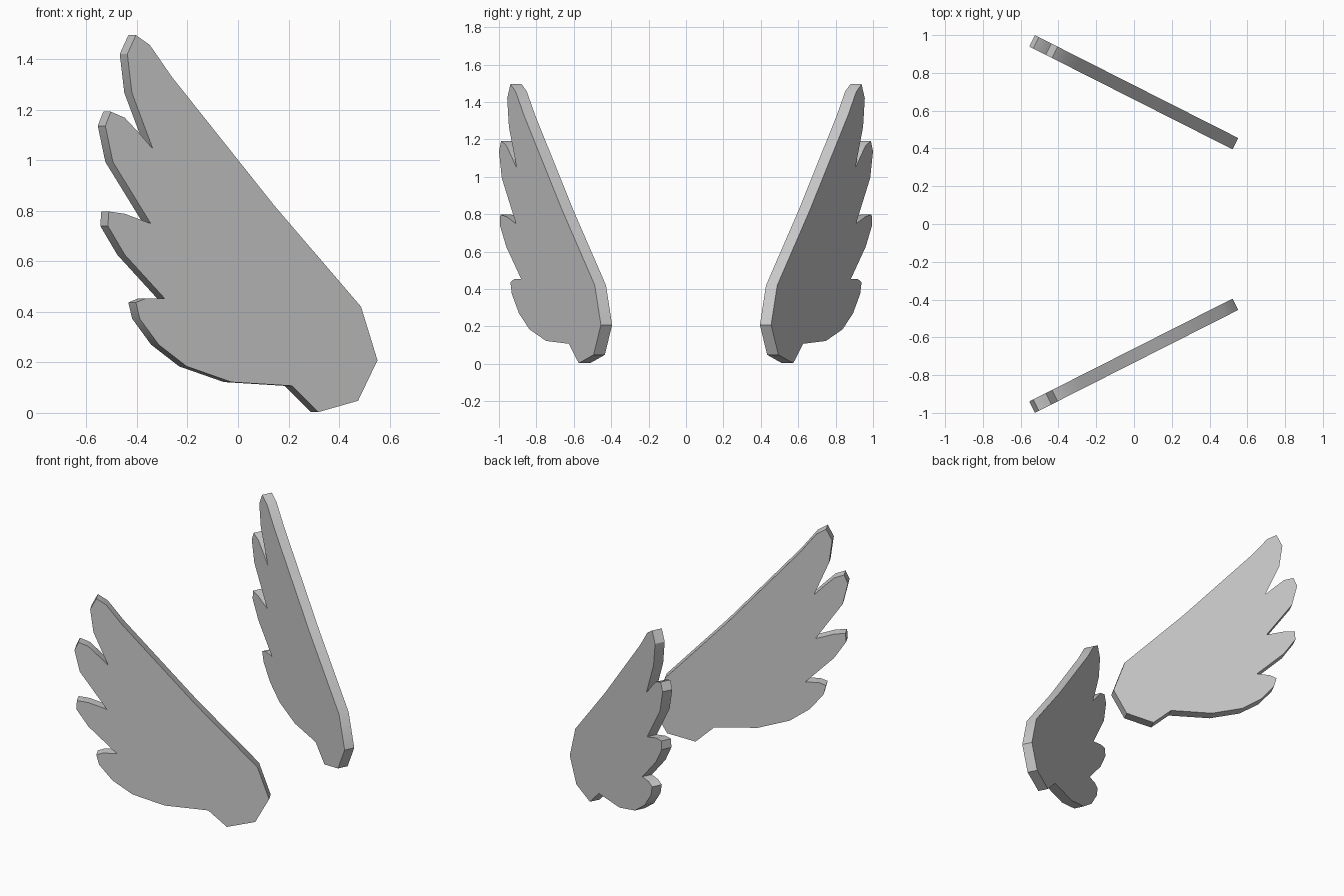
import bpy, bmesh, math
from mathutils import Vector

cube = bpy.data.objects.get("Cube")
if cube:
    bpy.data.objects.remove(cube, do_unlink=True)

# Single plain grey
grey = bpy.data.materials.new("light_grey")
grey.use_nodes = True
colour = (0.6, 0.6, 0.6, 1)
grey.diffuse_color = colour
grey.node_tree.nodes["Principled BSDF"].inputs["Base Color"].default_value = colour

# Wing outline (x, z), grouped by section
leading_edge = [(-.404, 1.495), (-.349, 1.456), (-.262, 1.33), (.144, .82),
                (.487, .42), (.552, .208)]
root = [(.475, .048), (.318, .003), (.215, .107)]
lowest_feather = [(-.026, .122), (-.203, .184), (-.314, .27), (-.389, .373),
                  (-.404, .437), (-.365, .453), (-.29, .453)]
lower_feather = [(-.448, .626), (-.515, .74), (-.511, .797), (-.448, .788), (-.345, .749)]
upper_feather = [(-.495, .993), (-.525, 1.136), (-.503, 1.192), (-.448, 1.168),
                 (-.393, 1.109), (-.337, 1.045)]
top_feather = [(-.42, 1.267), (-.438, 1.42), (-.43, 1.495)]
top_feather[-1] = (-.408, 1.488)
outline = (leading_edge + root + lowest_feather + lower_feather
           + upper_feather + top_feather[:-1])

SLOPE = 0.506                       # sweep of the wing in plan
THICKNESS = Vector((-.03, .06, 0))


def make_wing(name, side):
    """Flat swept plate; side is -1 for the front wing and 1 for the back one."""
    bm = bmesh.new()
    face = bm.faces.new([bm.verts.new((x, -.455 + SLOPE * (x - .552), z))
                         for x, z in outline])
    extruded = bmesh.ops.extrude_face_region(bm, geom=[face], use_keep_orig=True)
    moved = [v for v in extruded["geom"] if isinstance(v, bmesh.types.BMVert)]
    bmesh.ops.translate(bm, verts=moved, vec=THICKNESS)
    for v in bm.verts:
        v.co.y *= -side
    bmesh.ops.recalc_face_normals(bm, faces=bm.faces)
    mesh = bpy.data.meshes.new(name)
    bm.to_mesh(mesh)
    bm.free()
    mesh.materials.append(grey)
    obj = bpy.data.objects.new(name, mesh)
    bpy.context.collection.objects.link(obj)
    bpy.ops.object.select_all(action='DESELECT')
    obj.select_set(True)
    bpy.context.view_layer.objects.active = obj
    bpy.ops.object.shade_smooth_by_angle(angle=math.radians(30))


make_wing("front_wing", -1)
make_wing("back_wing", 1)
